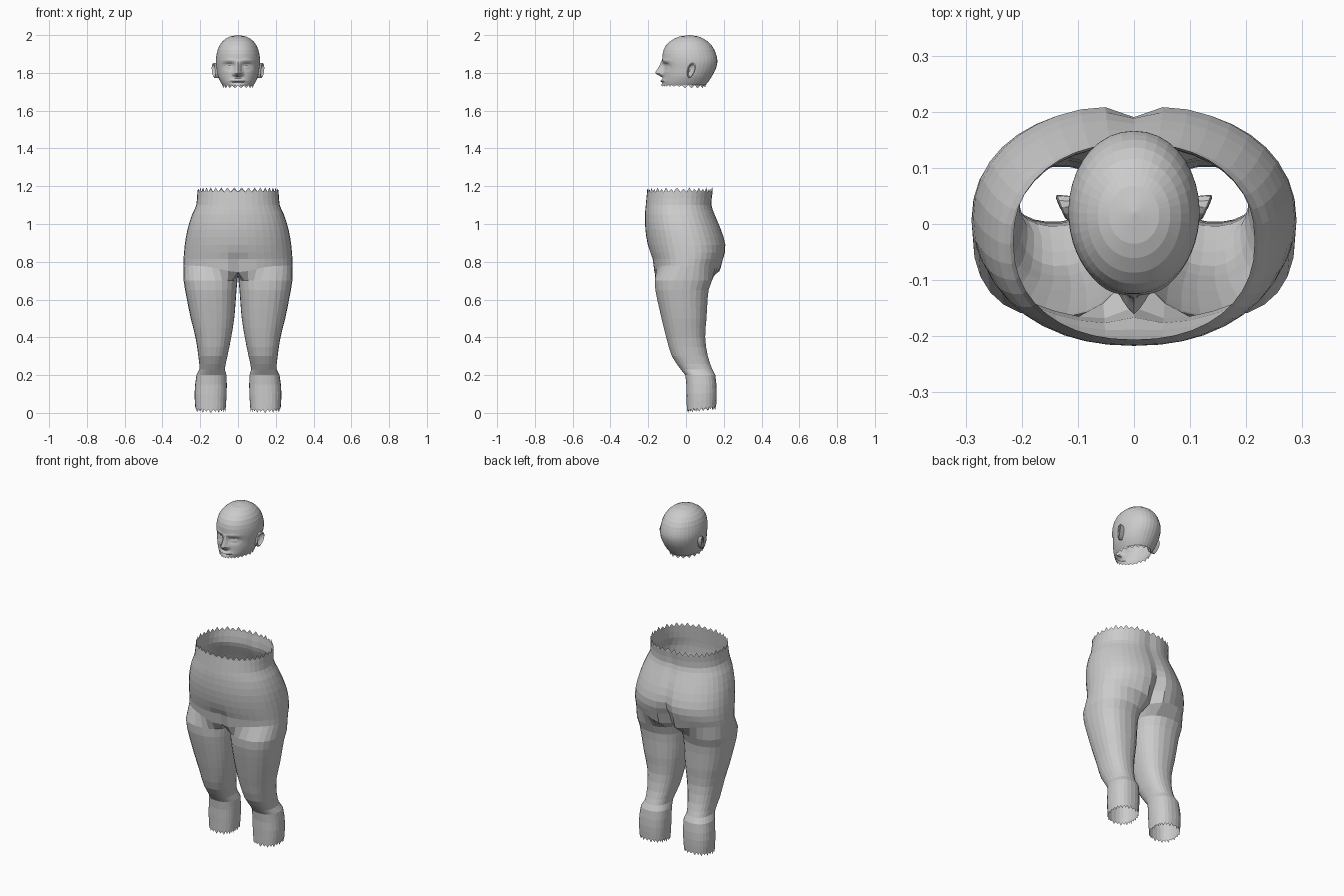
import bpy, bmesh
from math import sin, cos, pi, exp, radians, copysign

if "Cube" in bpy.data.objects:
    bpy.data.objects.remove(bpy.data.objects["Cube"])

M, K = 20, 8          # outer and inner segments of each leg


def sample(table, z):
    """Smoothly interpolated row of a profile table (rows start with z, descending)."""
    z = max(min(z, table[0][0]), table[-1][0])
    for n in range(len(table) - 1):
        if table[n + 1][0] <= z:
            break
    a, b = table[n], table[n + 1]
    p, q = table[max(n - 1, 0)], table[min(n + 2, len(table) - 1)]
    t = (z - a[0]) / (b[0] - a[0])
    out = []
    for k in range(1, len(a)):
        ma = (b[k] - p[k]) / (b[0] - p[0]) * (b[0] - a[0])
        mb = (q[k] - a[k]) / (q[0] - a[0]) * (b[0] - a[0])
        out.append((2*t**3 - 3*t*t + 1)*a[k] + (t**3 - 2*t*t + t)*ma
                   + (3*t*t - 2*t**3)*b[k] + (t**3 - t*t)*mb)
    return out


def spow(v, p):
    return copysign(abs(v) ** p, v)


def bridge(bm, a, b, closed=True):
    n = len(a)
    for i in range(n if closed else n - 1):
        j = (i + 1) % n
        bm.faces.new((a[i], a[j], b[j], b[i]))


def teeth(bm, ring, dz, closed=True):
    """Ragged edge: one triangle on every segment of the open rim."""
    n = len(ring)
    for i in range(n if closed else n - 1):
        a, b = ring[i], ring[(i + 1) % n]
        c = (a.co + b.co) / 2
        c.z += dz * (1.15 if i % 2 else 0.8)
        bm.faces.new((a, b, bm.verts.new(c)))


def finish(bm, name, mirror=False):
    bmesh.ops.recalc_face_normals(bm, faces=bm.faces[:])
    me = bpy.data.meshes.new(name)
    bm.to_mesh(me)
    bm.free()
    ob = bpy.data.objects.new(name, me)
    bpy.context.collection.objects.link(ob)
    if mirror:
        mod = ob.modifiers.new("mirror", 'MIRROR')
        mod.merge_threshold = 0.0005
    return ob


# Hips and legs: half shell, mirrored; rows are z, half width, front y, back y
TORSO = [(1.17, .215, -.206, .145), (1.10, .221, -.213, .139), (1.05, .243, -.217, .155),
         (.97, .268, -.215, .189), (.88, .283, -.200, .214), (.80, .289, -.176, .197),
         (.74, .290, -.168, .160)]
# rows are z, inner x, outer x, front y, back y
LEG = [(.70, .003, .288, -.166, .138), (.65, .008, .280, -.163, .120), (.5, .020, .250, -.130, .109),
       (.4, .036, .225, -.105, .102), (.3, .056, .210, -.075, .116), (.23, .070, .205, -.028, .140),
       (.2, .061, .220, -.004, .156), (.1, .060, .230, .002, .163), (.02, .065, .226, .004, .160)]


def torso_ring(bm, z, sag=0.0):
    hw, yf, yb = sample(TORSO, z)
    ring = []
    low = max(0, min(1, (1.02 - z) / .24))
    for i in range(M + 1):
        t = pi * i / M
        x = 0.0 if i in (0, M) else hw * sin(t) ** .92
        y = (yf + yb) / 2 - (yb - yf) / 2 * spow(cos(t), .88)
        near = exp(-(x / .035) ** 2)
        if y > 0:
            y -= (.008 + .05 * low ** 2) * near          # cleft
        else:
            y += .03 * max(0, (.86 - z) / .1) * near     # groin
        ring.append(bm.verts.new((x, y, z - sag * exp(-(x / .12) ** 2))))
    return ring


bm = bmesh.new()
prev = None
for z in (1.17, 1.135, 1.10, 1.075, 1.05, 1.01, .97, .93, .89, .85, .815):
    ring = torso_ring(bm, z)
    if prev:
        bridge(bm, prev, ring, False)
    else:
        teeth(bm, ring, .02, False)
    prev = ring
ring = torso_ring(bm, .78, .035)
bridge(bm, prev, ring, False)

# saddle under the crotch joins the half ring into one leg ring
a, b = ring[-1].co.copy(), ring[0].co.copy()
for j in range(1, K):
    p = a.lerp(b, j / K)
    p.z -= .02 * sin(pi * j / K)
    ring.append(bm.verts.new(p))
prev = ring
for z in (.70, .65, .60, .55, .5, .45, .4, .35, .3, .26, .23, .2, .15, .1, .06, .018):
    xi, xo, yf, yb = sample(LEG, z)
    ring = []
    for i in range(M + K):
        d = -50 + 280 * i / M if i <= M else 230 + 80 * (i - M) / K
        t = radians(d)
        e = .85
        x = (xi + xo) / 2 + (xo - xi) / 2 * spow(sin(t), e)
        y = (yf + yb) / 2 - (yb - yf) / 2 * spow(cos(t), e)
        tilt = .12 * y * max(0, 1 - z / .15)
        ring.append(bm.verts.new((x, y, z + tilt)))
    bridge(bm, prev, ring)
    prev = ring
teeth(bm, prev, -.016)
finish(bm, "hips_and_legs", True)

# Head: open-bottomed skull; rows are z, half width, front y, back y
HEAD = [(2.0, .002, .018, .022), (1.992, .045, -.035, .068), (1.97, .079, -.080, .110),
        (1.94, .101, -.110, .140), (1.90, .113, -.124, .159), (1.86, .117, -.124, .166),
        (1.82, .113, -.121, .157), (1.78, .105, -.122, .136), (1.75, .092, -.124, .116),
        (1.735, .083, -.122, .103)]


def bump(x, z, cx, cz, sx, sz):
    return exp(-((x - cx) / sx) ** 2 - ((z - cz) / sz) ** 2)


def face_relief(x, z):
    """Forward displacement of the face at a point."""
    ax = abs(x)
    d = .0
    if 1.775 < z < 1.87:                                   # nose wedge
        t = min(1, (1.87 - z) / .065)
        if z < 1.795:
            t *= (z - 1.775) / .02
        d += .040 * t * exp(-(x / (.009 + .008 * t)) ** 2)
    d += .010 * bump(ax, z, .019, 1.793, .008, .010)       # nostrils
    d -= .020 * bump(ax, z, .046, 1.835, .026, .017)       # eye sockets
    d += .013 * bump(ax, z, .047, 1.832, .017, .010)       # eyelids
    d += .006 * bump(ax, z, .045, 1.864, .035, .010)       # brows
    d += .013 * bump(x, z, 0, 1.757, .032, .007)           # upper lip
    d += .010 * bump(x, z, 0, 1.737, .026, .006)           # lower lip
    d -= .006 * bump(x, z, 0, 1.747, .030, .003)           # mouth line
    return d


bm = bmesh.new()
S = 48
levels = [2.0, 1.997, 1.992, 1.982, 1.965, 1.945, 1.922, 1.90, 1.885]
levels += [1.875 - .007 * i for i in range(21)]
prev = None
for z in levels:
    hw, yf, yb = sample(HEAD, z)
    ring = []
    for i in range(S):
        u = 2 * pi * i / S
        t = u - .38 * sin(u)                               # denser towards the face
        x = hw * spow(sin(t), .95)
        cy = yf + (yb - yf) * .5
        y = cy - (yb - yf) / 2 * cos(t)
        if y < -.02:
            y -= face_relief(x, z)
        ring.append(bm.verts.new((x, y, z)))
    if prev:
        bridge(bm, prev, ring)
    else:
        bm.faces.new(ring)
    prev = ring
# ragged lower rim
for i in range(0, S, 2):
    a, b, c = prev[i], prev[i + 1], prev[(i + 2) % S]
    v = bm.verts.new(b.co)
    v.co.z -= .016 if b.co.y > -.02 else .008
    bm.faces.new((a, b, v))
    bm.faces.new((b, c, v))
finish(bm, "head")

# Ears: dished ovals with a rolled rim, leaning back
bm = bmesh.new()
prev = None
for r, out in ((.90, -.020), (1.0, .004), (1.0, .010), (.86, .013), (.70, .006), (.35, .001)):
    ring = []
    for i in range(14):
        t = 2 * pi * i / 14
        h = .041 * r * sin(t)
        w = (.021 + .005 * sin(t)) * r * cos(t)
        ring.append(bm.verts.new((.117 + out + .010 * cos(t) * r + .10 * h, .027 + w + .22 * h, 1.812 + h)))
    if prev:
        bridge(bm, prev, ring)
    prev = ring
bm.faces.new(prev)
finish(bm, "ears", True)
